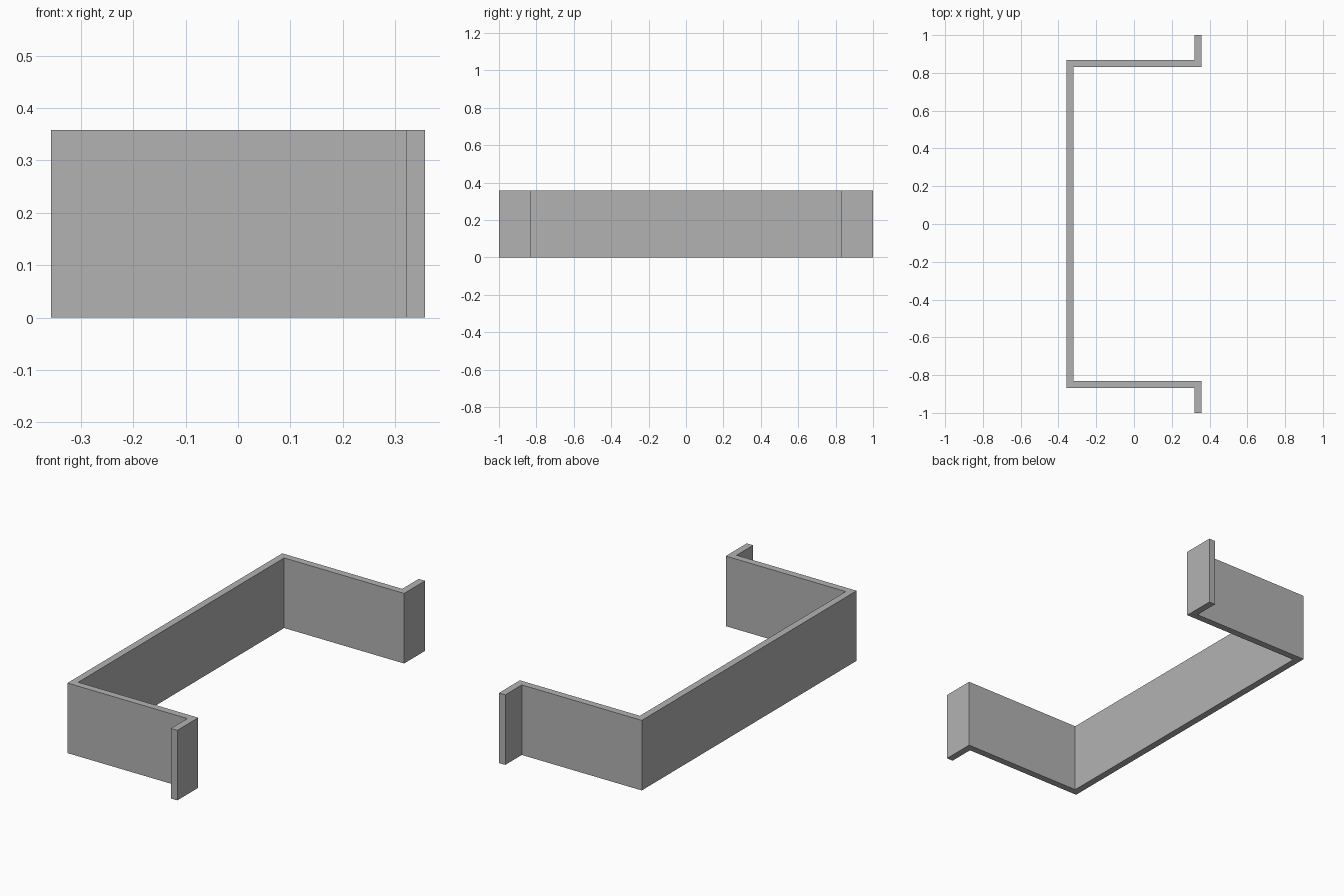
import bpy
import bmesh

# Remove the default cube
cube = bpy.data.objects.get("Cube")
if cube:
    bpy.data.objects.remove(cube, do_unlink=True)

HEIGHT = 0.358
HALF_DEPTH = 0.357
THICK = 0.036
ARM_OUTER = 0.867
ARM_INNER = ARM_OUTER - THICK

# Plain grey metal
grey = bpy.data.materials.new("grey_metal")
grey.use_nodes = True
colour = (0.45, 0.45, 0.45, 1)
grey.diffuse_color = colour
grey.node_tree.nodes["Principled BSDF"].inputs["Base Color"].default_value = colour

# Half of the hat-shaped section: back plate, arm, mounting flange
half = [
    (-HALF_DEPTH, ARM_OUTER),
    (HALF_DEPTH - THICK, ARM_OUTER),
    (HALF_DEPTH - THICK, 1),
    (HALF_DEPTH, 1),
    (HALF_DEPTH, ARM_INNER),
    (THICK - HALF_DEPTH, ARM_INNER),
]
section = half + [(x, -y) for x, y in reversed(half)]

# Extrude the mirrored section upward into one folded bracket
bm = bmesh.new()
base = bm.faces.new([bm.verts.new((x, y, 0)) for x, y in section])
top = bmesh.ops.extrude_face_region(bm, geom=[base], use_keep_orig=True)
top_verts = [g for g in top["geom"] if isinstance(g, bmesh.types.BMVert)]
bmesh.ops.translate(bm, verts=top_verts, vec=(0, 0, HEIGHT))
bmesh.ops.recalc_face_normals(bm, faces=bm.faces)

mesh = bpy.data.meshes.new("folded_bracket")
bm.to_mesh(mesh)
bm.free()
mesh.materials.append(grey)
bracket = bpy.data.objects.new("folded_bracket", mesh)
bpy.context.collection.objects.link(bracket)
